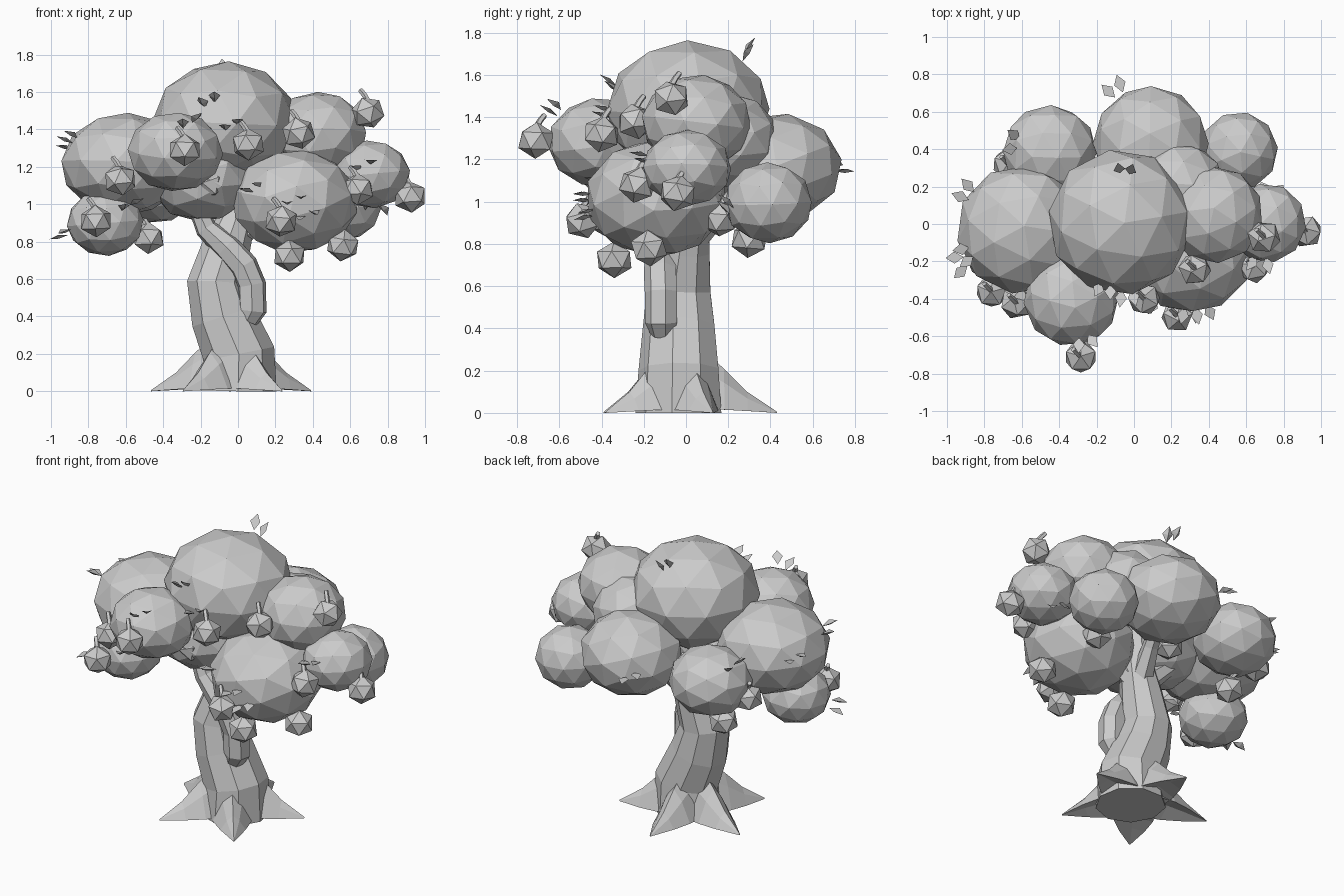
import bpy, bmesh, math, random
from mathutils import Vector, Matrix

random.seed(4)
cube = bpy.data.objects.get("Cube")
if cube:
    bpy.data.objects.remove(cube, do_unlink=True)

grey = bpy.data.materials.new("plain_grey")
grey.use_nodes = True
GREY = (0.6, 0.6, 0.6, 1)
grey.diffuse_color = GREY
grey.node_tree.nodes["Principled BSDF"].inputs["Base Color"].default_value = GREY


def finish(name, bm):
    bmesh.ops.recalc_face_normals(bm, faces=bm.faces)
    mesh = bpy.data.meshes.new(name)
    bm.to_mesh(mesh)
    bm.free()
    mesh.materials.append(grey)
    ob = bpy.data.objects.new(name, mesh)
    bpy.context.collection.objects.link(ob)
    return ob


def loft(name, rings):
    """Skin a list of vertex rings and cap both ends."""
    bm = bmesh.new()
    rings = [[bm.verts.new(p) for p in ring] for ring in rings]
    for a, b in zip(rings, rings[1:]):
        for k in range(len(a)):
            n = (k + 1) % len(a)
            bm.faces.new((a[k], a[n], b[n], b[k]))
    bm.faces.new(rings[0])
    bm.faces.new(rings[-1])
    return finish(name, bm)


def tube(name, path, sides=8):
    """Faceted tube through (x, y, z, radius) points, kept above the ground."""
    pts = [Vector(p[:3]) for p in path]
    rings = []
    for i, p in enumerate(pts):
        axis = (pts[min(i + 1, len(pts) - 1)] - pts[max(i - 1, 0)]).normalized()
        u = (Vector((0, 1, 0)) - axis * axis.y).normalized()
        w = axis.cross(u)
        ring = []
        for k in range(sides):
            a = math.tau * (k + 0.5) / sides
            q = p + (u * math.cos(a) + w * math.sin(a)) * path[i][3]
            q.z = max(q.z, 0)
            ring.append(q)
        rings.append(ring)
    return loft(name, rings)


def ball(name, centre, rx, rz, detail):
    """Randomly turned icosphere, squashed along z."""
    bm = bmesh.new()
    bmesh.ops.create_icosphere(bm, subdivisions=detail, radius=1)
    turn = Matrix.Rotation(random.uniform(0, 6), 4, "Z") @ Matrix.Rotation(random.uniform(0, 0.5), 4, "X")
    scale = Matrix.Diagonal((rx, rx, rz, 1))
    bm.transform(Matrix.Translation(centre) @ scale @ turn)
    return finish(name, bm)


def leaf(name, base, direction, length=0.1):
    """Folded diamond blade."""
    bm = bmesh.new()
    d = Vector(direction).normalized()
    side = d.cross(Vector((0, 0, 1)))
    side = side.normalized() if side.length > 0.1 else Vector((1, 0, 0))
    up = side.cross(d)
    b = Vector(base)
    root, tip = bm.verts.new(b), bm.verts.new(b + d * length)
    mid = b + d * length * 0.5
    edges = [bm.verts.new(mid + side * s * length * 0.32 + up * 0.012) for s in (-1, 1)]
    low = bm.verts.new(mid - up * 0.008)
    for e in edges:
        bm.faces.new((root, e, low))
        bm.faces.new((low, e, tip))
    bm.faces.new((root, edges[0], tip, edges[1]))
    return finish(name, bm)


# Trunk and the vine-like second stem that curls round it
tube("trunk", [(0.0, -0.03, 0, 0.21), (0.005, -0.03, 0.2, 0.195), (-0.08, -0.03, 0.4, 0.175),
               (-0.12, -0.03, 0.58, 0.155), (-0.06, -0.01, 0.78, 0.13), (0, 0.02, 0.95, 0.1),
               (0.02, 0.05, 1.2, 0.07)], 9)
tube("curled_stem", [(0.05, -0.11, 0.38, 0.06), (0.075, -0.115, 0.43, 0.08), (0.072, -0.115, 0.57, 0.08),
                     (0.03, -0.12, 0.67, 0.08), (-0.06, -0.115, 0.77, 0.075), (-0.17, -0.1, 0.87, 0.06),
                     (-0.25, -0.1, 1.05, 0.04)], 7)

# Branches into the crown
for i, end in enumerate([(0.3, -0.1, 1.05), (0.1, 0.4, 1.15), (-0.45, 0.1, 1.15)]):
    start = Vector((-0.03, 0.01, 0.8))
    mid = start.lerp(Vector(end), 0.45) + Vector((0, 0, 0.02))
    tube(f"branch_{i}", [(*start, 0.075), (*mid, 0.05), (*end, 0.035)], 6)

# Five spreading ridged roots: distance, ridge height, half width, underside height
RIDGE = [(0.08, 0.31, 0.13, 0.06), (0.2, 0.21, 0.115, 0.05), (0.31, 0.1, 0.075, 0.03), (0.45, 0.006, 0.004, 0)]
for i in range(5):
    turn = Matrix.Rotation(math.radians(-53 + 72 * i), 3, "Z")
    rings = []
    for r, z, w, low in RIDGE:
        section = [(r, -w, low * 0.3), (r, -w * 0.5, z * 0.68), (r, 0, z), (r, w * 0.5, z * 0.68),
                   (r, w, low * 0.3), (r, 0, low)]
        rings.append([turn @ Vector(p) + Vector((-0.035, -0.02, 0)) for p in section])
    loft(f"root_{i}", rings)

# Foliage clumps: x, y, z, radius, half height
CLUMPS = [
    (-0.07, 0.01, 1.435, 0.39, 0.33), (-0.605, -0.03, 1.215, 0.345, 0.275),
    (-0.335, -0.4, 1.28, 0.257, 0.213), (0.305, -0.14, 1.015, 0.34, 0.28),
    (0.71, 0.005, 1.16, 0.212, 0.182), (0.43, 0.05, 1.375, 0.262, 0.228),
    (0.56, 0.39, 0.995, 0.21, 0.192), (0.09, 0.43, 1.165, 0.31, 0.255),
    (-0.45, 0.385, 1.11, 0.253, 0.213), (-0.71, -0.12, 0.9, 0.207, 0.177),
    (0.24, 0.19, 1.29, 0.25, 0.23), (-0.2, -0.06, 1.14, 0.28, 0.235)]
for i, (x, y, z, r, h) in enumerate(CLUMPS):
    ball(f"foliage_{i}", (x, y, z), r, h, 2)

# Hanging fruit, each with a bent stalk
FRUIT = [
    (-0.76, -0.36, 0.91), (-0.63, -0.42, 1.13), (-0.48, 0.3, 0.82), (-0.285, -0.71, 1.29),
    (-0.155, -0.25, 1.11), (0.055, -0.4, 1.32), (0.325, -0.24, 1.38), (0.695, -0.07, 1.49),
    (0.64, -0.23, 1.08), (0.92, -0.04, 1.04), (0.56, -0.175, 0.78), (0.275, -0.34, 0.725),
    (0.23, -0.49, 0.91), (0.42, 0.16, 0.92), (-0.67, 0.32, 1.03), (-0.1, 0.2, 1.02)]
for i, (x, y, z) in enumerate(FRUIT):
    ball(f"fruit_{i}", (x, y, z), 0.092, 0.087, 1)
    tube(f"stalk_{i}", [(x, y, z + 0.06, 0.016), (x - 0.02, y + 0.02, z + 0.095, 0.015),
                        (x - 0.04, y + 0.04, z + 0.12, 0.014)], 5)

# Loose leaf pairs poking out of the foliage: clump index, x, y, z
LEAVES = [
    (1, -0.87, -0.15, 1.34), (9, -0.9, -0.2, 0.85), (0, -0.15, -0.32, 1.53), (0, -0.04, -0.35, 1.41),
    (3, 0.1, -0.38, 1.08), (3, 0.3, -0.44, 1.02), (4, 0.68, -0.17, 1.2), (0, -0.05, 0.27, 1.68),
    (7, -0.08, 0.69, 1.16), (1, -0.87, 0.15, 1.28), (8, -0.62, 0.43, 1.25), (3, 0.36, -0.43, 0.95),
    (9, -0.6, -0.28, 0.98), (4, 0.73, 0.15, 1.02), (2, -0.27, -0.6, 1.42)]
for i, (c, x, y, z) in enumerate(LEAVES):
    out = Vector((x, y, z)) - Vector(CLUMPS[c][:3])
    if c == 0:
        out.z += 0.15
    for s in (-1, 1):
        shift = Vector((-out.y, out.x, 0)).normalized() * 0.025 * s
        lift = Vector((0, 0, 0.015 * s))
        leaf(f"leaf_{i}_{'a' if s < 0 else 'b'}", Vector((x, y, z)) + shift + lift, out + shift * 3)
